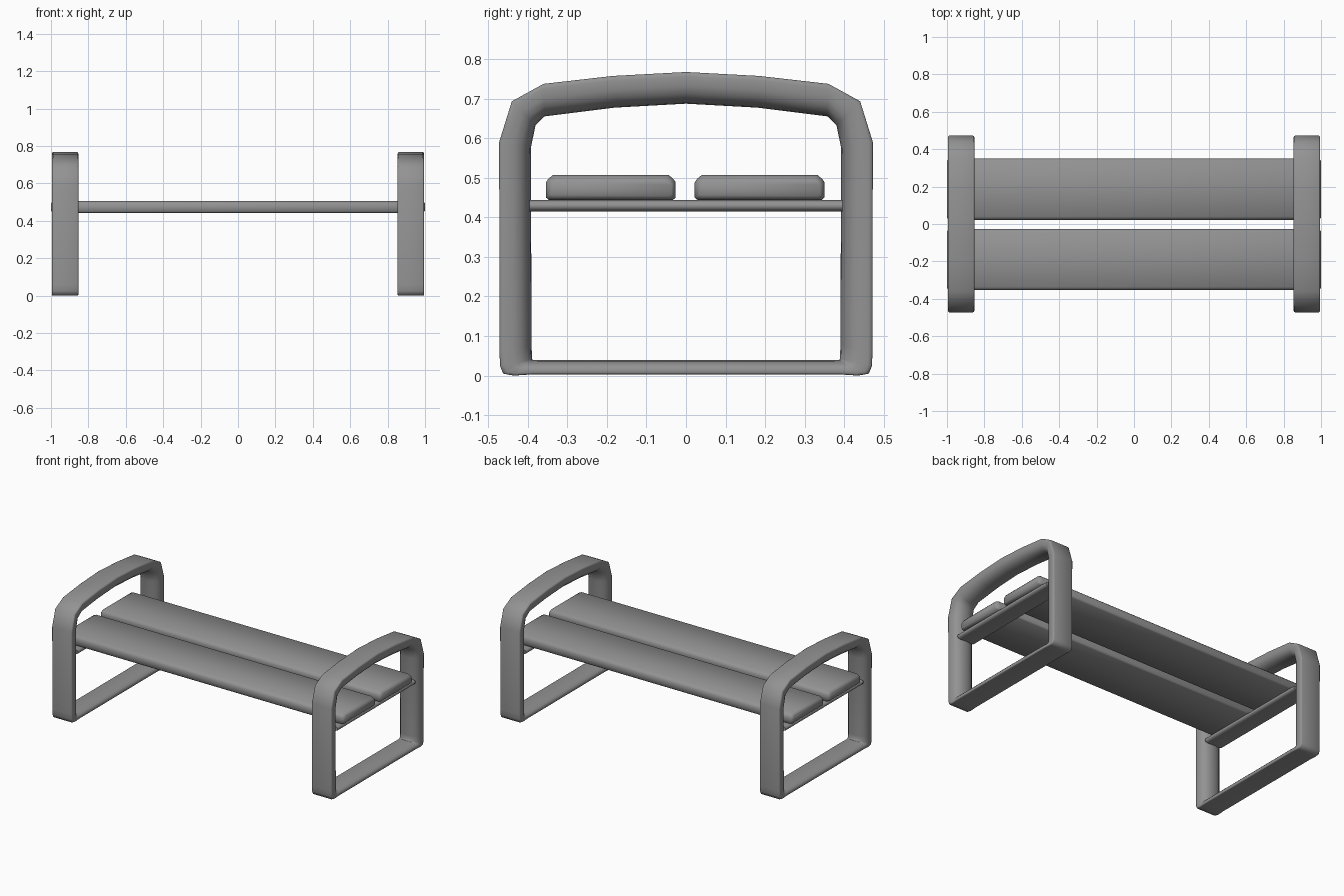
import bpy
import bmesh
import math

if "Cube" in bpy.data.objects:
    bpy.data.objects.remove(bpy.data.objects["Cube"])

grey = bpy.data.materials.new("dark_grey")
grey.diffuse_color = (0.29, 0.29, 0.29, 1)
grey.use_nodes = True
grey.node_tree.nodes["Principled BSDF"].inputs["Base Color"].default_value = grey.diffuse_color


def loft(name, rings, closed=False, angle=40):
    """Skin a list of equal-length rings, capped or joined end to end."""
    bm = bmesh.new()
    vs = [[bm.verts.new(p) for p in r] for r in rings]
    n, m = len(vs), len(vs[0])
    for i in range(n if closed else n - 1):
        a, b = vs[i], vs[(i + 1) % n]
        for j in range(m):
            k = (j + 1) % m
            bm.faces.new((a[j], a[k], b[k], b[j]))
    if not closed:
        bm.faces.new(vs[0])
        bm.faces.new(vs[-1])
    bmesh.ops.recalc_face_normals(bm, faces=bm.faces)
    me = bpy.data.meshes.new(name)
    bm.to_mesh(me)
    bm.free()
    me.materials.append(grey)
    ob = bpy.data.objects.new(name, me)
    bpy.context.collection.objects.link(ob)
    bpy.ops.object.select_all(action='DESELECT')
    ob.select_set(True)
    bpy.context.view_layer.objects.active = ob
    bpy.ops.object.shade_smooth_by_angle(angle=math.radians(angle))
    return ob


# Half of the side loop: outer (y, z) then inner (y, z)
half = [
    (0, 0.767, 0, 0.687), (0.185, 0.757, 0.18, 0.677),
    (0.36, 0.737, 0.357, 0.655), (0.44, 0.693, 0.380, 0.633),
    (0.472, 0.590, 0.392, 0.575), (0.471, 0.06, 0.390, 0.075),
    (0.470, 0.025, 0.389, 0.041), (0.462, 0.005, 0.387, 0.040),
    (0.435, 0.0, 0.385, 0.040), (0.39, 0.003, 0.36, 0.040),
    (0, 0.003, 0, 0.040),
]
path = half + [(-a, b, -c, d) for a, b, c, d in half[-2:0:-1]]

# Section: depth from outer to inner, half width in x (rounded inner side)
side = [(0, 0.064), (0.03, 0.069), (0.14, 0.071), (0.45, 0.070),
        (0.68, 0.063), (0.87, 0.047), (0.97, 0.025), (1, 0.008)]
section = side + [(t, -w) for t, w in reversed(side)]

for s, label in ((-1, "left"), (1, "right")):
    cx = s * 0.924
    # Arm, legs and foot rail in one continuous loop
    rings = [[(cx + w, oy + (iy - oy) * t, oz + (iz - oz) * t)
              for t, w in section] for oy, oz, iy, iz in path]
    loft(label + "_side_frame", rings, closed=True, angle=60)

    # Rounded support rail under the slats
    prof = []
    for e, base in ((1, 0), (-1, 180)):
        for a in (-90, -45, 0, 45, 90):
            r = math.radians(base + a)
            prof.append((cx + e * 0.045 + 0.018 * math.cos(r),
                         0.429 + 0.014 * math.sin(r)))
    loft(label + "_support_rail",
         [[(x, y, z) for x, z in prof] for y in (-0.395, 0.395)], angle=60)

# Seat slats with softened long edges and rounded ends
slat = [(-0.156, 0.443), (0.156, 0.443), (0.164, 0.450), (0.164, 0.488),
        (0.158, 0.497), (0.146, 0.507), (-0.146, 0.507), (-0.158, 0.497),
        (-0.164, 0.488), (-0.164, 0.450)]
# Ring stations: x, scale in y, scale in z about the middle of the slat
stations = [(1.0, 0.93, 0.62), (0.992, 0.97, 0.86), (0.978, 1, 1)]
stations += [(-x, a, b) for x, a, b in reversed(stations)]
for s, label in ((-1, "front"), (1, "back")):
    loft(label + "_seat_slat",
         [[(x, s * 0.188 - 0.002 + y * a, 0.47 + (z - 0.47) * b)
           for y, z in slat] for x, a, b in stations], angle=60)
